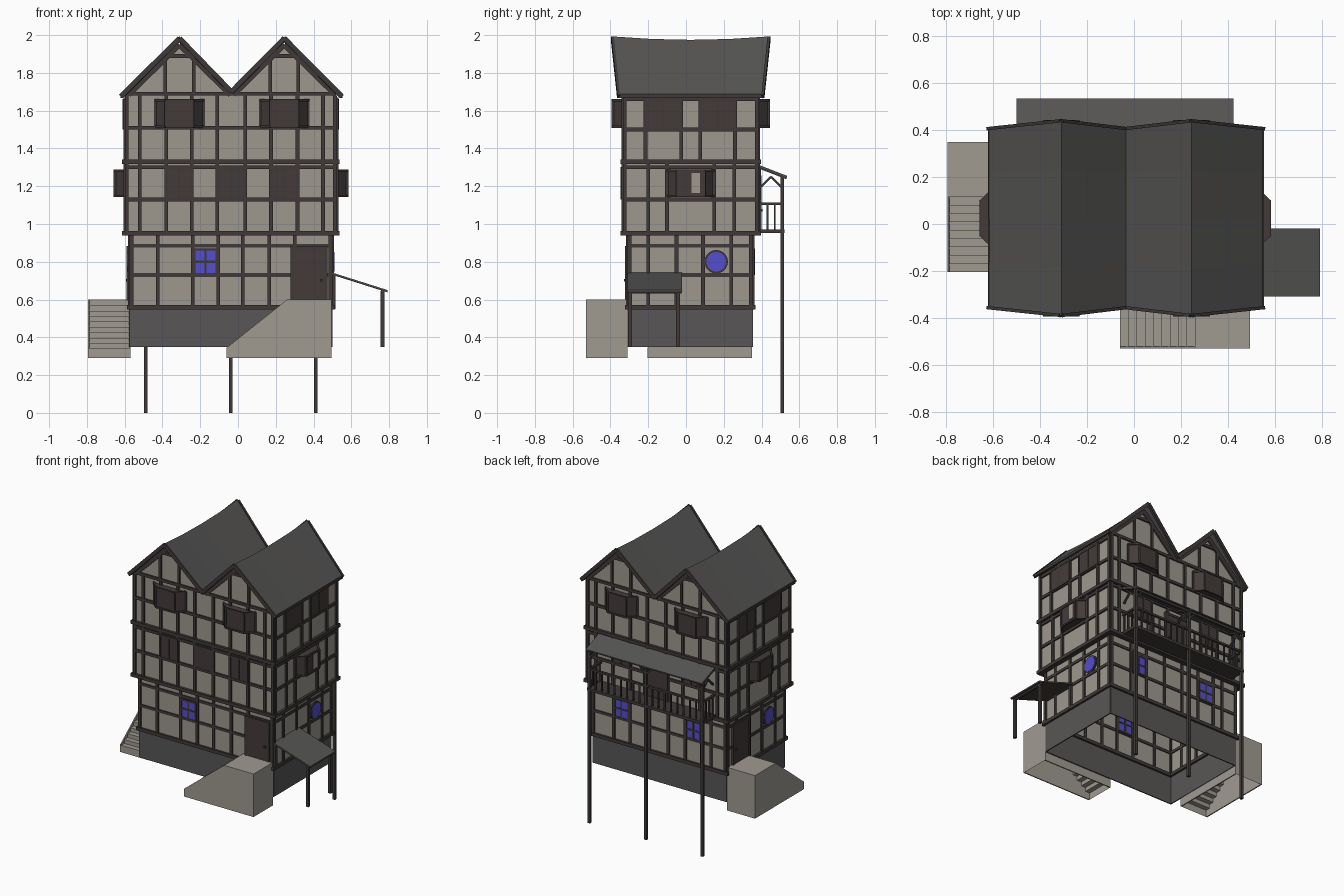
import bpy, bmesh, math
from mathutils import Matrix, Vector

if "Cube" in bpy.data.objects:
    bpy.data.objects.remove(bpy.data.objects["Cube"])

def material(name, rgb):
    m = bpy.data.materials.new(name)
    m.diffuse_color = (*rgb, 1)
    m.use_nodes = True
    m.node_tree.nodes["Principled BSDF"].inputs["Base Color"].default_value = m.diffuse_color
    return m

PLASTER = material("plaster", (0.34, 0.315, 0.275))
TIMBER = material("dark timber", (0.050, 0.042, 0.040))
PANEL = material("dark brown panel", (0.056, 0.044, 0.042))
SLATE = material("slate", (0.090, 0.088, 0.086))
STONE = material("foundation stone", (0.098, 0.094, 0.093))
GLASS = material("blue glass", (0.09, 0.075, 0.62))
STEP = material("pale stone", (0.35, 0.325, 0.285))

parts = {}

def part(name, mat):
    return parts.setdefault(name, (bmesh.new(), mat))[0]

def box(bm, x0, x1, y0, y1, z0, z1):
    m = Matrix.Translation(((x0 + x1) / 2, (y0 + y1) / 2, (z0 + z1) / 2))
    bmesh.ops.create_cube(bm, size=1, matrix=m @ Matrix.Diagonal((x1 - x0, y1 - y0, z1 - z0, 1)))

def beam(bm, p, q, w, h):
    """Square-cut beam between two points."""
    p, q = Vector(p), Vector(q)
    d = q - p
    rot = d.to_track_quat('Y', 'Z').to_matrix().to_4x4()
    bmesh.ops.create_cube(bm, size=1, matrix=Matrix.Translation((p + q) / 2) @ rot
                          @ Matrix.Diagonal((w, d.length, h, 1)))

def prism(bm, pts, axis, a, b, caps=True):
    """Extrude a 2D profile along an axis ('x': yz, 'y': xz, 'z': xy)."""
    def at(u, v, t):
        return {'x': (t, u, v), 'y': (u, t, v), 'z': (u, v, t)}[axis]
    A = [bm.verts.new(at(u, v, a)) for u, v in pts]
    B = [bm.verts.new(at(u, v, b)) for u, v in pts]
    n = len(pts)
    for i in range(n if caps else n - 1):
        j = (i + 1) % n
        bm.faces.new((A[i], A[j], B[j], B[i]))
    if caps:
        bm.faces.new(A)
        bm.faces.new(B[::-1])

def wbox(bm, axis, pos, t, u0, u1, z0, z1):
    """Plate centred on a wall plane; axis is the direction the wall runs."""
    if axis == 'x':
        box(bm, u0, u1, pos - t, pos + t, z0, z1)
    else:
        box(bm, pos - t, pos + t, u0, u1, z0, z1)

def framing(name, axis, pos, u0, u1, studs, rails, z0, z1, w=0.010):
    bm = part(name, TIMBER)
    for u in [u0 + 0.006, *studs, u1 - 0.006]:
        wbox(bm, axis, pos, 0.012, u - w, u + w, z0, z1)
    for z in rails:
        wbox(bm, axis, pos, 0.011, u0, u1, z - w, z + w)

def window(axis, pos, u, w, z0, z1, mat, name):
    wbox(part(name, mat), axis, pos, 0.013, u - w, u + w, z0, z1)
    bm = part(name + "_frames", TIMBER)
    for s in (-w, 0, w):
        wbox(bm, axis, pos, 0.016, u + s - 0.006, u + s + 0.006, z0, z1)
    for z in ((z0, (z0 + z1) / 2, z1) if mat == GLASS else (z0, z1)):
        wbox(bm, axis, pos, 0.016, u - w - .006, u + w + .006, z - 0.006, z + 0.006)

# Main dimensions: ground floor and jettied upper floors
GX, GY = (-0.57, 0.495), (-0.305, 0.35)
UX, UY = (-0.595, 0.52), (-0.33, 0.38)
RIDGES, VALLEY = (-0.31, 0.245), -0.035

# Hollow foundation and ground floor walls
for name, mat, z0, z1 in (("foundation", STONE, 0.35, 0.56), ("ground_floor_walls", PLASTER, 0.56, 0.95)):
    for y in GY:
        wbox(part(name, mat), 'x', y, 0.004, *GX, z0, z1)
    for x in GX:
        wbox(part(name, mat), 'y', x, 0.004, *GY, z0, z1)

# Upper floors with twin gables
prism(part("upper_walls", PLASTER),
      [(UX[0], 0.95), (UX[1], 0.95), (UX[1], 1.67), (RIDGES[1], 1.945), (VALLEY, 1.685),
       (RIDGES[0], 1.945), (UX[0], 1.67)], 'y', *UY)

# Timber framing on all walls
framing("ground_framing", 'x', GY[0], *GX, [-0.425, -0.24, -0.105, 0.025, 0.165, 0.30], [0.73, 0.885], 0.56, 0.95)
framing("ground_framing", 'x', GY[1], *GX, [-0.45, -0.375, -0.245, -0.11, 0.04, 0.195, 0.325], [0.73, 0.885], 0.56, 0.95)
side = [-0.2, -0.05, 0.09, 0.24]
framing("ground_framing", 'y', GX[1], *GY, side, [0.73, 0.885], 0.56, 0.95)
framing("ground_framing", 'y', GX[0], *GY, [0.05 - s for s in side], [0.73, 0.885], 0.56, 0.95)
long_studs = [-0.52, -0.38, -0.245, -0.11, 0.038, 0.175, 0.315, 0.45]
for y in UY:
    framing("upper_framing", 'x', y, *UX, long_studs, [1.13, 1.30, 1.51, 1.69], 0.95, 1.68)
for x in UX:
    framing("upper_framing", 'y', x, *UY, [-0.2, -0.10, 0.15, 0.255], [1.13, 1.30], 0.95, 1.33)
    framing("upper_framing", 'y', x, *UY, [-0.215, -0.025, 0.075, 0.26], [1.50, 1.66], 1.33, 1.67)

# Projecting floor bands
bm = part("floor_bands", TIMBER)
for (X, Y), z, t in (((GX, GY), 0.56, 0.018), ((UX, UY), 0.95, 0.018), ((UX, UY), 1.33, 0.018)):
    for y in Y:
        wbox(bm, 'x', y, t, X[0] - t, X[1] + t, z - 0.012, z + 0.012)
    for x in X:
        wbox(bm, 'y', x, t, Y[0] - t, Y[1] + t, z - 0.012, z + 0.012)

# Gable timbers
bm = part("gable_timbers", TIMBER)
for y in UY:
    for r in RIDGES:
        for s in (-1, 1):
            wbox(bm, 'x', y, 0.012, r + s * 0.075 - 0.009, r + s * 0.075 + 0.009, 1.69, 1.89)
            beam(bm, (r, y, 1.95), (r + s * 0.27, y, 1.685), 0.024, 0.03)
        wbox(bm, 'x', y, 0.011, r - 0.085, r + 0.085, 1.88, 1.90)

# Sagging twin roof with outward leaning ends
def roof_point(kind, x, t):
    half, z = (0.415, 1.975 + 0.018 * t * t) if kind == 'ridge' else (0.382, x[1])
    return (x[0], 0.025 + half * t, z)

line = [('eave', (-0.62, 1.685)), ('ridge', (RIDGES[0], 0)), ('eave', (VALLEY, 1.71)),
        ('ridge', (RIDGES[1], 0)), ('eave', (0.55, 1.685))]
bm = part("main_roof", SLATE)
rows = [[bm.verts.new(roof_point(k, x, t)) for k, x in line] for t in (-1, -0.5, 0, 0.5, 1)]
for a, b in zip(rows, rows[1:]):
    for i in range(4):
        bm.faces.new((a[i], a[i + 1], b[i + 1], b[i]))
bm = part("roof_edge_boards", TIMBER)
drop = Vector((0, 0, -0.010))
for t in (-1, 1):
    pts = [Vector(roof_point(k, x, t)) + drop for k, x in line]
    for p, q in zip(pts, pts[1:]):
        beam(bm, p, q, 0.014, 0.026)
for x in (-0.615, 0.545):
    box(bm, x - 0.008, x + 0.008, -0.355, 0.405, 1.668, 1.688)

# Ground floor windows
window('x', GY[0], -0.172, 0.058, 0.735, 0.865, GLASS, "blue_window")
for x in (-0.31, 0.26):
    window('x', GY[1], x, 0.055, 0.735, 0.865, GLASS, "blue_window")
for x, y in ((GX[1], 0.16), (GX[0], -0.11)):
    for name, mat, r, d in (("round_window_ring", TIMBER, 0.062, 0.026), ("round_window", GLASS, 0.052, 0.034)):
        bmesh.ops.create_cone(part(name, mat), cap_ends=True, segments=20, radius1=r, radius2=r, depth=d,
                              matrix=Matrix.Translation((x, y, 0.80)) @ Matrix.Rotation(math.pi / 2, 4, 'Y'))

# Doors
for axis, pos, u0, u1, z0, z1 in (('x', GY[0], 0.285, 0.465, 0.595, 0.875), ('y', GX[0], 0.115, 0.295, 0.595, 0.875),
                                  ('x', UY[1], -0.125, 0.055, 0.965, 1.25)):
    wbox(part("doors", PANEL), axis, pos, 0.015, u0, u1, z0, z1)
    bm = part("door_frames", TIMBER)
    for u in (u0, u1):
        wbox(bm, axis, pos, 0.019, u - 0.008, u + 0.008, z0, z1)
    wbox(bm, axis, pos, 0.019, u0 - .008, u1 + .008, z1 - 0.008, z1 + 0.008)
    wbox(bm, axis, pos, 0.024, u1 - 0.03, u1 - 0.018, z0 + 0.10, z0 + 0.115)

# Shuttered windows on the upper floors
for x in (-0.312, -0.036, 0.245):
    window('x', UY[0], x, 0.068, 1.135, 1.295, PANEL, "shuttered_window")
    if x != -0.036:
        window('x', UY[1], x, 0.068, 1.135, 1.295, PANEL, "shuttered_window")
for x in UX:
    for y in (-0.12, 0.168):
        window('y', x, y, 0.093, 1.505, 1.655, PANEL, "shuttered_window")

# Bay windows: tapered plan with corner posts
def bay(axis, pos, s, u, z0, z1):
    plan = [(u - 0.128, pos), (u - 0.072, pos + s * 0.058), (u + 0.072, pos + s * 0.058), (u + 0.128, pos)]
    if axis == 'y':
        plan = [(b, a) for a, b in plan]
    prism(part("bay_windows", PANEL), plan, 'z', z0, z1)
    bm = part("bay_frames", TIMBER)
    for a, b in plan:
        box(bm, a - 0.006, a + 0.006, b - 0.006, b + 0.006, z0, z1)
    for z in (z0, z1):
        for p, q in zip(plan, plan[1:]):
            beam(bm, (*p, z), (*q, z), 0.012, 0.012)

for r in RIDGES:
    bay('x', UY[0], -1, r, 1.515, 1.655)
    bay('x', UY[1], 1, r, 1.515, 1.655)
bay('y', UX[1], 1, 0.025, 1.148, 1.282)
bay('y', UX[0], -1, 0.025, 1.148, 1.282)
box(part("bay_pane", PLASTER), 0.575, 0.581, 0.030, 0.074, 1.165, 1.27)

# Stone stairs: hollow, sloped side panels with steps between
def stair(name, axis, lo, top, hi, a, b):
    bm = part(name, STEP)
    panel = [(lo, 0.29), (lo, 0.345), (top, 0.60), (hi, 0.60), (hi, 0.29)]
    for c in (a, b - 0.008):
        prism(bm, panel, axis, c, c + 0.008)
    n, steps = 9, [(lo, 0.29)]
    for i in range(n):
        z = 0.34 + i * 0.258 / n
        steps += [(lo + (top - lo) * i / n, z), (lo + (top - lo) * (i + 1) / n, z)]
    steps += [(top, 0.60), (hi, 0.60), (hi, 0.29)]
    prism(bm, steps, axis, a + 0.004, b - 0.004, caps=False)

stair("front_stair", 'y', -0.06, 0.26, 0.495, -0.53, -0.31)
stair("left_stair", 'x', -0.205, 0.115, 0.35, -0.795, -0.57)

# Rear balcony on tall posts
bm = part("balcony_posts", TIMBER)
for x in (-0.488, -0.038, 0.412):
    box(bm, x - 0.010, x + 0.010, 0.50, 0.52, 0, 1.255)
    for s in (-1, 1):
        if -0.5 < x + s * 0.06 < 0.42:
            beam(bm, (x, 0.51, 1.19), (x + s * 0.06, 0.51, 1.25), 0.012, 0.012)
    beam(bm, (x, 0.51, 1.19), (x, 0.45, 1.25), 0.012, 0.012)
    beam(bm, (x, 0.39, 1.19), (x, 0.45, 1.25), 0.012, 0.012)
box(part("balcony_floor", TIMBER), -0.50, 0.425, 0.38, 0.522, 0.952, 0.972)
bm = part("balcony_railing", TIMBER)
box(bm, -0.495, 0.42, 0.502, 0.518, 1.10, 1.114)
for i in range(18):
    x = -0.488 + 0.9 * i / 18
    box(bm, x - 0.005, x + 0.005, 0.505, 0.515, 0.97, 1.105)
for x in (-0.488, 0.412):
    box(bm, x - 0.008, x + 0.008, 0.38, 0.51, 1.10, 1.114)
    for y in (0.395, 0.432, 0.47):
        box(bm, x - 0.005, x + 0.005, y - 0.005, y + 0.005, 0.97, 1.105)
prism(part("balcony_roof", SLATE), [(0.38, 1.315), (0.535, 1.255), (0.535, 1.247), (0.38, 1.307)], 'x', -0.50, 0.425)
bm = part("balcony_roof_beams", TIMBER)
box(bm, -0.495, 0.42, 0.502, 0.518, 1.236, 1.252)
for x in (-0.492, -0.038, 0.417):
    beam(bm, (x, 0.38, 1.303), (x, 0.533, 1.244), 0.014, 0.014)

# Right-hand lean-to porch
prism(part("porch_roof", SLATE), [(0.495, 0.744), (0.792, 0.650), (0.792, 0.644), (0.495, 0.738)], 'y', -0.31, -0.02)
prism(part("porch_roof_boards", TIMBER), [(0.495, 0.738), (0.792, 0.644), (0.792, 0.638), (0.495, 0.732)], 'y', -0.31, -0.02)
bm = part("porch_posts", TIMBER)
for y in (-0.297, -0.042):
    box(bm, 0.755, 0.775, y - 0.010, y + 0.010, 0.35, 0.645)
    box(bm, 0.495, 0.515, y - 0.010, y + 0.010, 0.55, 0.735)
box(bm, 0.757, 0.773, -0.307, -0.025, 0.632, 0.647)

# Turn every part into an object
for name, (bm, mat) in parts.items():
    bmesh.ops.recalc_face_normals(bm, faces=bm.faces)
    me = bpy.data.meshes.new(name)
    bm.to_mesh(me)
    bm.free()
    me.materials.append(mat)
    ob = bpy.data.objects.new(name, me)
    bpy.context.collection.objects.link(ob)
    if name == "main_roof":
        mod = ob.modifiers.new("thickness", 'SOLIDIFY')
        mod.thickness = 0.014
